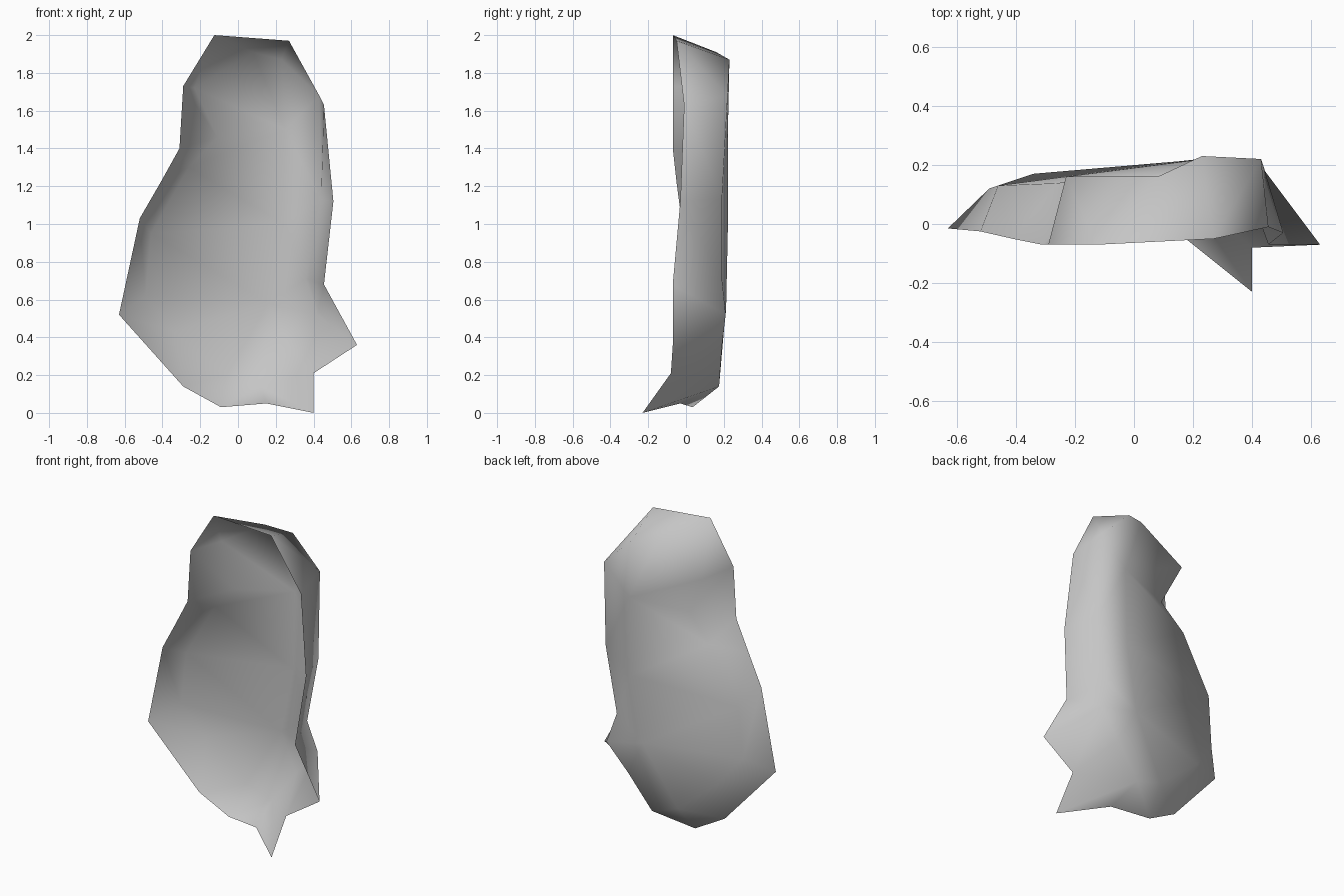
import bpy
import bmesh

cube = bpy.data.objects.get("Cube")
if cube:
    bpy.data.objects.remove(cube, do_unlink=True)

# One plain material
grey = bpy.data.materials.new("stone_grey")
grey.use_nodes = True
colour = (0.56, 0.56, 0.56, 1)
grey.diffuse_color = colour
grey.node_tree.nodes["Principled BSDF"].inputs["Base Color"].default_value = colour

# Spine of the curved back, from top to bottom
top, middle, bottom = (.25, .222, 1.5), (.24, .222, 1.0), (.16, .213, .58)

# Ribs of the open shell: rim point, back edge point, spine point
ribs = [
    ((-.125, -.07, 2.0), (.08, .16, 1.91), top),
    ((.27, -.05, 1.97), (.23, .23, 1.87), top),
    ((.27, -.05, 1.97), (.43, .22, 1.68), top),
    ((.455, -.01, 1.63), (.43, .22, 1.68), top),
    ((.505, -.03, 1.12), (.44, .19, 1.13), middle),
    ((.455, -.07, .68), (.36, .19, .71), bottom),
    ((.63, -.07, .36), (.42, .21, .52), bottom),
    ((.4, -.08, .21), (.28, .19, .35), bottom),
    ((.4, -.23, 0), (.12, .175, .14), bottom),
    ((.15, -.03, .05), (.12, .175, .14), bottom),
    ((-.09, .035, .03), (-.06, .17, .2), bottom),
    ((-.29, .02, .14), (-.34, .17, .43), bottom),
    ((-.63, -.015, .52), (-.49, .12, .62), bottom),
    ((-.52, -.025, 1.03), (-.46, .13, .95), middle),
    ((-.41, -.05, 1.22), (-.26, .138, 1.3), middle),
    ((-.31, -.07, 1.4), (-.11, .118, 1.46), top),
    ((-.29, -.07, 1.73), (-.23, .16, 1.72), top),
]

# Skin neighbouring ribs with wall faces and back faces
bm = bmesh.new()
verts = {}


def vert(point):
    if point not in verts:
        verts[point] = bm.verts.new(point)
    return verts[point]


for i, rib in enumerate(ribs):
    following = ribs[(i + 1) % len(ribs)]
    for k in range(len(rib) - 1):
        loop = [rib[k], rib[k + 1], following[k + 1], following[k]]
        corners = list(dict.fromkeys(loop))
        if len(corners) > 2:
            bm.faces.new([vert(p) for p in corners])

bmesh.ops.triangulate(bm, faces=bm.faces[:], quad_method="SHORT_EDGE")
bmesh.ops.recalc_face_normals(bm, faces=bm.faces[:])
# Normals face the convex back
if sum(f.normal.y * f.calc_area() for f in bm.faces) < 0:
    bmesh.ops.reverse_faces(bm, faces=bm.faces[:])
for face in bm.faces:
    face.smooth = True

mesh = bpy.data.meshes.new("curved_shell")
bm.to_mesh(mesh)
bm.free()
mesh.materials.append(grey)
shell = bpy.data.objects.new("curved_shell", mesh)
bpy.context.collection.objects.link(shell)
